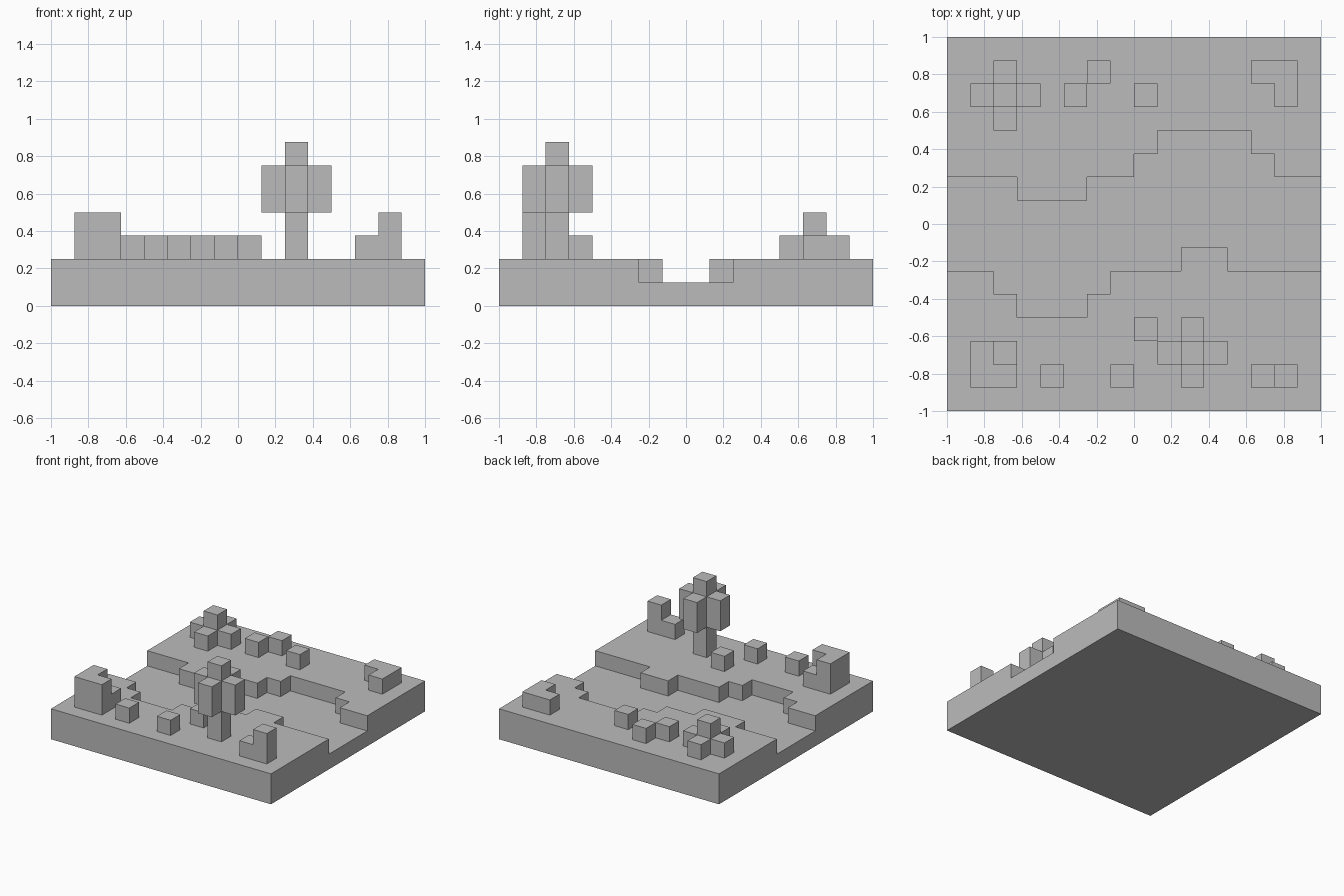
import bpy, bmesh, math
from mathutils import Vector

cube = bpy.data.objects.get("Cube")
if cube:
    bpy.data.objects.remove(cube, do_unlink=True)

N = 16            # blocks per side
U = 2 / N         # block size
GROUND = 2        # layer on which things stand

stone = bpy.data.materials.new("plain_grey")
stone.use_nodes = True
GREY = (0.5, 0.5, 0.5, 1)
stone.diffuse_color = GREY
stone.node_tree.nodes["Principled BSDF"].inputs["Base Color"].default_value = GREY


def build(name, cells):
    """Skin a set of (i, j, k) blocks with outer faces only."""
    bm = bmesh.new()
    for cell in cells:
        for axis in range(3):
            for sign in (-1, 1):
                near = list(cell)
                near[axis] += sign
                if tuple(near) in cells:
                    continue
                n, a, b = (Vector() for _ in range(3))
                n[axis] = sign
                a[(axis + 1) % 3] = 1
                b = n.cross(a)
                mid = Vector(cell) + Vector((0.5, 0.5, 0.5)) + n / 2
                ring = [mid + (s * a + t * b) / 2
                        for s, t in ((-1, -1), (1, -1), (1, 1), (-1, 1))]
                bm.faces.new([bm.verts.new((p.x * U - 1, p.y * U - 1, p.z * U))
                              for p in ring])
    bmesh.ops.remove_doubles(bm, verts=bm.verts, dist=U / 100)
    bmesh.ops.dissolve_limit(bm, angle_limit=math.radians(1),
                             verts=bm.verts, edges=bm.edges)
    mesh = bpy.data.meshes.new(name)
    bm.to_mesh(mesh)
    bm.free()
    mesh.materials.append(stone)
    obj = bpy.data.objects.new(name, mesh)
    bpy.context.collection.objects.link(obj)


def column(i, j, height=1, base=GROUND):
    return {(i, j, base + k) for k in range(height)}


def plus(i, j, height, base=GROUND):
    spots = ((0, 0), (1, 0), (-1, 0), (0, 1), (0, -1))
    return set().union(*(column(i + x, j + y, height, base) for x, y in spots))


# Ground with a winding river channel between two stepped banks
south = [6] * 2 + [5] + [4] * 3 + [5] + [6] * 3 + [7] * 2 + [6] * 4
north = [10] * 3 + [9] * 3 + [10] * 2 + [11] + [12] * 4 + [11] + [10] * 2
terrain = set()
for i in range(N):
    for j in range(N):
        on_bank = j < south[i] or j >= north[i]
        terrain |= column(i, j, 2 if on_bank else 1, 0)
build("river_ground", terrain)

# Tree: trunk and tip share one column through the leafy cross
build("tree", column(10, 2, 5) | plus(10, 2, 2, GROUND + 2))

# Stepped bush on the back bank
build("back_bush", plus(2, 13, 1) | column(2, 13, 2))

# Rock clusters
build("front_right_rock", column(1, 1, 2) | column(2, 1, 2)
      | column(1, 2, 2) | column(2, 2))
build("front_left_rock", column(13, 1) | column(14, 1, 2))
build("back_corner_rock", column(13, 14) | column(14, 14) | column(14, 13))

# Single loose stones
for i, j in ((5, 13), (6, 14), (8, 13), (4, 1), (7, 1), (8, 3)):
    build("loose_stone", column(i, j))
